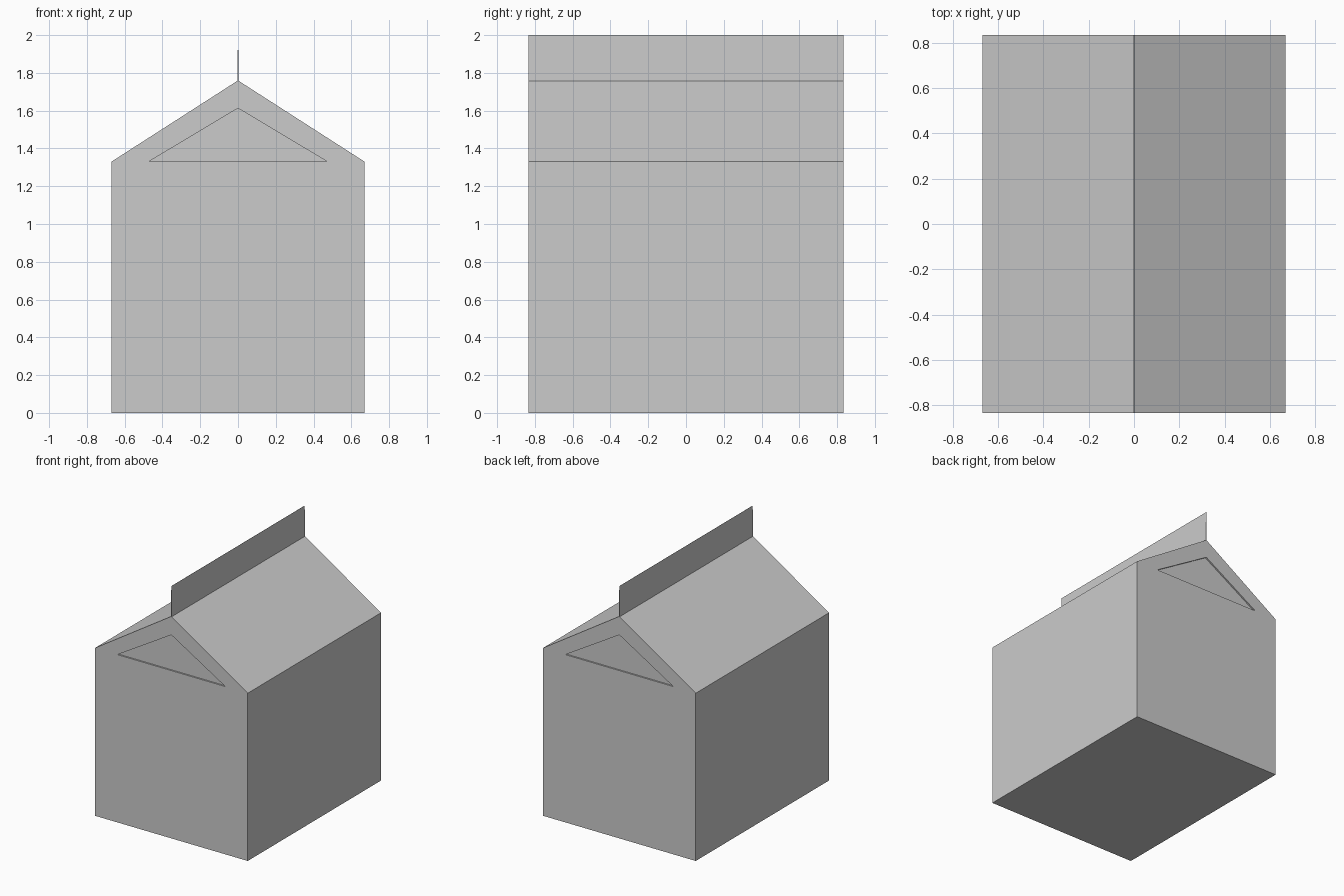
import bpy, bmesh
from mathutils import Vector

if "Cube" in bpy.data.objects:
    bpy.data.objects.remove(bpy.data.objects["Cube"])

HALF_W, HALF_D = 0.67, 0.835
EAVE, RIDGE, TOP = 1.33, 1.76, 2.0
RECESS = 0.012


def prism(name, profile, y0, y1):
    """Extrude an (x, z) profile along y."""
    bm = bmesh.new()
    face = bm.faces.new([bm.verts.new((x, y0, z)) for x, z in profile])
    out = bmesh.ops.extrude_face_region(bm, geom=[face])
    moved = [v for v in out["geom"] if isinstance(v, bmesh.types.BMVert)]
    bmesh.ops.translate(bm, verts=moved, vec=Vector((0, y1 - y0, 0)))
    bmesh.ops.recalc_face_normals(bm, faces=bm.faces)
    mesh = bpy.data.meshes.new(name)
    bm.to_mesh(mesh)
    bm.free()
    obj = bpy.data.objects.new(name, mesh)
    bpy.context.collection.objects.link(obj)
    return obj


# Carton body with its gabled roof
body = prism("carton_body", [(-HALF_W, 0), (HALF_W, 0), (HALF_W, EAVE),
                             (0, RIDGE), (-HALF_W, EAVE)], -HALF_D, HALF_D)

# Thin sealed fin along the ridge, tapering to its top edge
prism("ridge_fin", [(-0.003, RIDGE - 0.003), (0.003, RIDGE - 0.003),
                    (0.0005, TOP), (-0.0005, TOP)], -HALF_D, HALF_D)

# Shallow triangular recess in each gable
for side, label in ((-1, "front"), (1, "back")):
    cutter = prism(label + "_gable_cutter",
                   [(-0.473, EAVE), (0.473, EAVE), (0, 1.613)],
                   side * (HALF_D - RECESS), side * (HALF_D + 0.1))
    cutter.hide_render = True
    cutter.hide_set(True)
    cut = body.modifiers.new(label + "_gable_recess", 'BOOLEAN')
    cut.operation = 'DIFFERENCE'
    cut.solver = 'EXACT'
    cut.object = cutter
